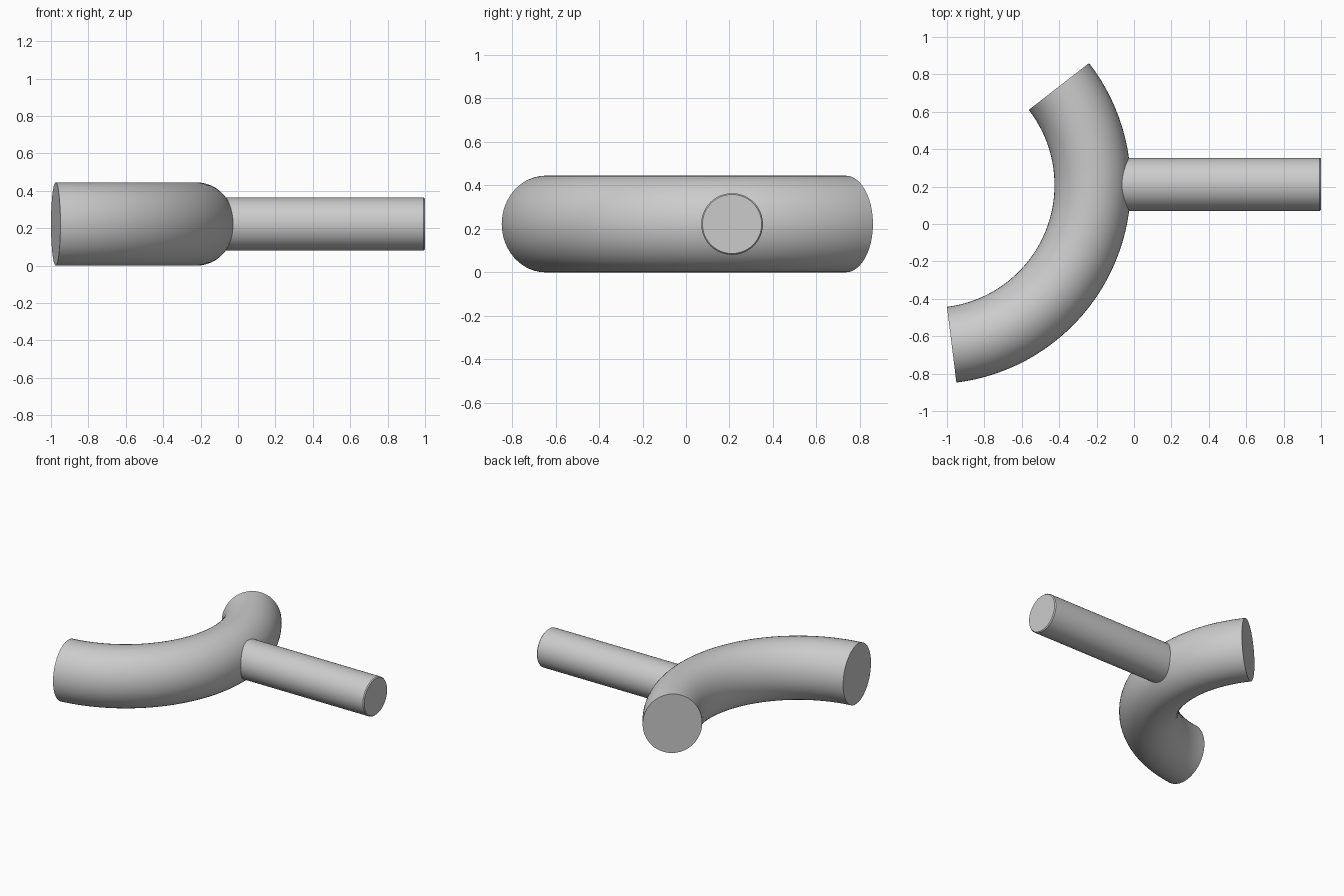
import bpy, bmesh
from math import sin, cos, pi, radians

if "Cube" in bpy.data.objects:
    bpy.data.objects.remove(bpy.data.objects["Cube"])

MID_Z = 0.2225
CENTRE = (-1.081, 0.208)      # centre of the bend
BEND_R = 0.86                 # radius of the bend's centre line


def finish(name, rings):
    """Skin a list of rings into a capped tube."""
    bm = bmesh.new()
    loops = [[bm.verts.new(p) for p in ring] for ring in rings]
    n = len(loops[0])
    for a, b in zip(loops, loops[1:]):
        for i in range(n):
            j = (i + 1) % n
            bm.faces.new((a[i], a[j], b[j], b[i]))
    bm.faces.new(loops[0])
    bm.faces.new(loops[-1])
    bmesh.ops.recalc_face_normals(bm, faces=bm.faces)
    mesh = bpy.data.meshes.new(name)
    bm.to_mesh(mesh)
    bm.free()
    obj = bpy.data.objects.new(name, mesh)
    bpy.context.collection.objects.link(obj)
    bpy.ops.object.select_all(action='DESELECT')
    obj.select_set(True)
    bpy.context.view_layer.objects.active = obj
    bpy.ops.object.shade_smooth_by_angle(angle=radians(30))
    return obj


# Curved crosspiece: slightly tall oval section swept along an arc
def bend_ring(angle, sides=48, half_w=0.204, half_h=0.2225):
    ring = []
    for i in range(sides):
        t = 2 * pi * i / sides
        r = BEND_R + half_w * cos(t)
        ring.append((CENTRE[0] + r * cos(angle),
                     CENTRE[1] + r * sin(angle),
                     MID_Z + half_h * sin(t)))
    return ring


start, end, steps = radians(-82.9), radians(37.8), 40
finish("curved_tube", [bend_ring(start + (end - start) * k / steps)
                       for k in range(steps + 1)])


# Straight handle: round bar with a tiny chamfer on its free end
def bar_ring(x, radius, sides=48):
    return [(x, CENTRE[1] + 0.004 + radius * cos(2 * pi * i / sides),
             MID_Z + radius * sin(2 * pi * i / sides)) for i in range(sides)]


finish("straight_bar", [bar_ring(-0.2, 0.142), bar_ring(0.993, 0.142),
                        bar_ring(1.0, 0.136)])
